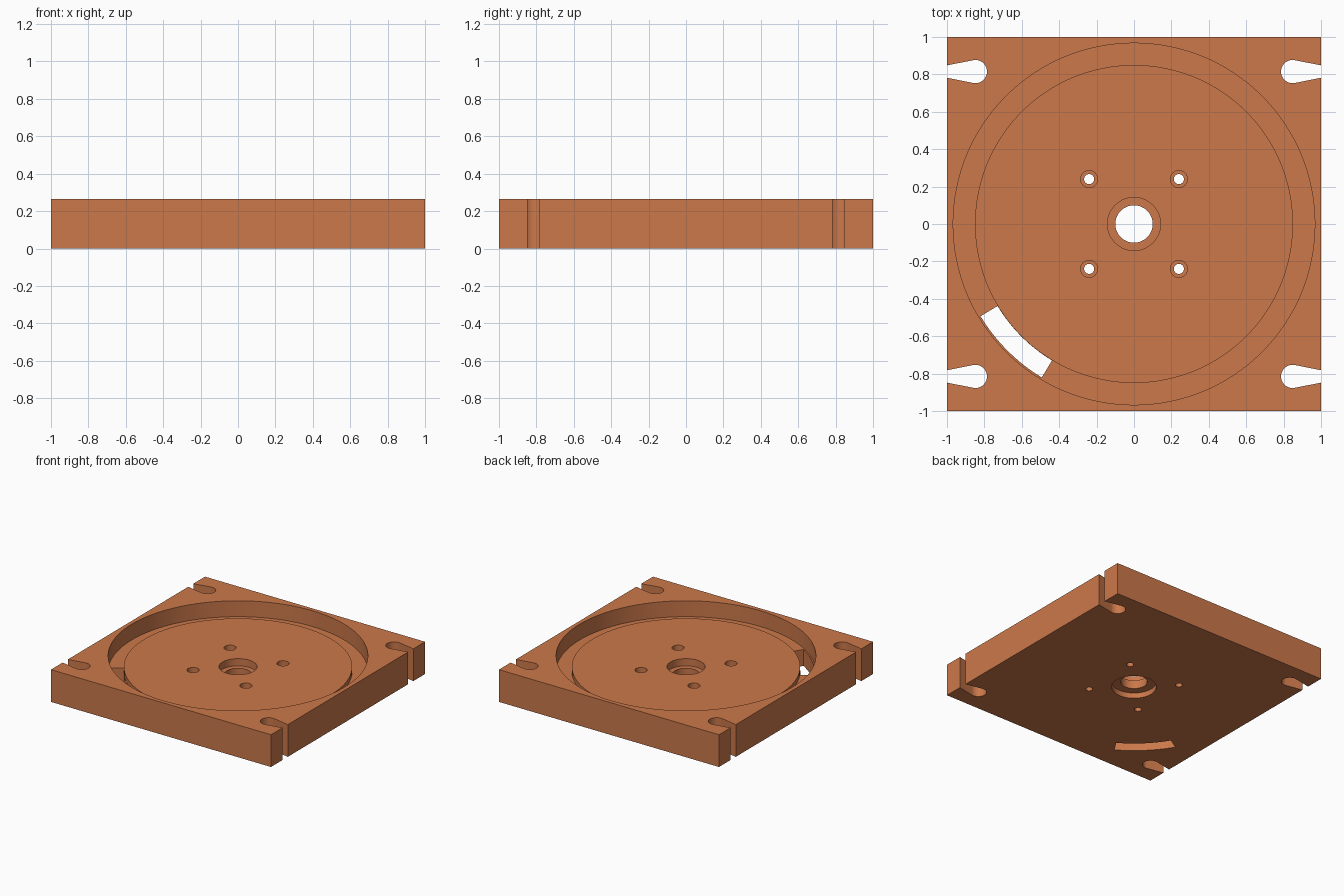
import bpy, bmesh, math

if "Cube" in bpy.data.objects:
    bpy.data.objects.remove(bpy.data.objects["Cube"])

copper = bpy.data.materials.new("copper_brown")
copper.diffuse_color = (0.60, 0.19, 0.07, 1)
copper.use_nodes = True
copper.node_tree.nodes["Principled BSDF"].inputs["Base Color"].default_value = copper.diffuse_color


def prism(name, outline, z0, z1):
    """Extrude a counter-clockwise outline from z0 to z1."""
    bm = bmesh.new()
    low = [bm.verts.new((x, y, z0)) for x, y in outline]
    high = [bm.verts.new((x, y, z1)) for x, y in outline]
    bm.faces.new(low[::-1])
    bm.faces.new(high)
    n = len(outline)
    for i in range(n):
        j = (i + 1) % n
        bm.faces.new((low[i], low[j], high[j], high[i]))
    bmesh.ops.recalc_face_normals(bm, faces=bm.faces[:])
    mesh = bpy.data.meshes.new(name)
    bm.to_mesh(mesh)
    bm.free()
    mesh.materials.append(copper)
    ob = bpy.data.objects.new(name, mesh)
    bpy.context.collection.objects.link(ob)
    return ob


def arc(r, a0, a1, n, cx=0, cy=0):
    """Points along an arc, angles in degrees."""
    angles = [math.radians(a0 + (a1 - a0) * i / n) for i in range(n + 1)]
    return [(cx + r * math.cos(a), cy + r * math.sin(a)) for a in angles]


def circle(r, n, cx=0, cy=0):
    return arc(r, 0, 360, n, cx, cy)[:-1]


def combine(target, tool, operation="DIFFERENCE"):
    mod = target.modifiers.new("shape", "BOOLEAN")
    mod.operation = operation
    mod.solver = "EXACT"
    mod.object = tool
    bpy.context.view_layer.objects.active = target
    bpy.ops.object.modifier_apply(modifier=mod.name)
    bpy.data.objects.remove(tool, do_unlink=True)


H, DISC, GROOVE = 0.265, 0.175, 0.135   # plate top, disc top, groove floor
plate = prism("base_plate", [(-1, -1), (1, -1), (1, 1), (-1, 1)], 0, H)

# Round recess with a raised disc that leaves a ring groove
combine(plate, prism("recess", circle(0.967, 128), GROOVE, 0.4))
combine(plate, prism("disc", circle(0.85, 128), 0.08, DISC), "UNION")

# Centre bore, counterbored from both faces
combine(plate, prism("bore", circle(0.10, 48), -0.1, 0.4))
combine(plate, prism("upper_counterbore", circle(0.142, 48), 0.115, 0.4))
combine(plate, prism("lower_counterbore", circle(0.168, 48), -0.1, 0.045))

# Four counterbored screw holes and four tapered keyhole notches
for sx in (-1, 1):
    for sy in (-1, 1):
        x, y = 0.24 * sx, 0.24 * sy
        combine(plate, prism("screw_hole", circle(0.027, 24, x, y), -0.1, 0.4))
        combine(plate, prism("screw_head", circle(0.046, 24, x, y), 0.095, 0.4))
        notch = arc(0.062, 79, 281, 24, 0.848, 0.815) + [
            (1.0, 0.782), (1.1, 0.782), (1.1, 0.848), (1.0, 0.848)]
        notch = [(px * sx, py * sy) for px, py in notch]
        if sx * sy < 0:
            notch.reverse()
        combine(plate, prism("notch", notch, -0.1, 0.4))

# Curved slot through the groove floor
slot = arc(0.957, 211, 239, 16) + arc(0.851, 239, 211, 16)
combine(plate, prism("slot", slot, -0.1, 0.2))

bpy.ops.object.select_all(action="DESELECT")
plate.select_set(True)
bpy.context.view_layer.objects.active = plate
bpy.ops.object.shade_smooth_by_angle(angle=math.radians(30))
